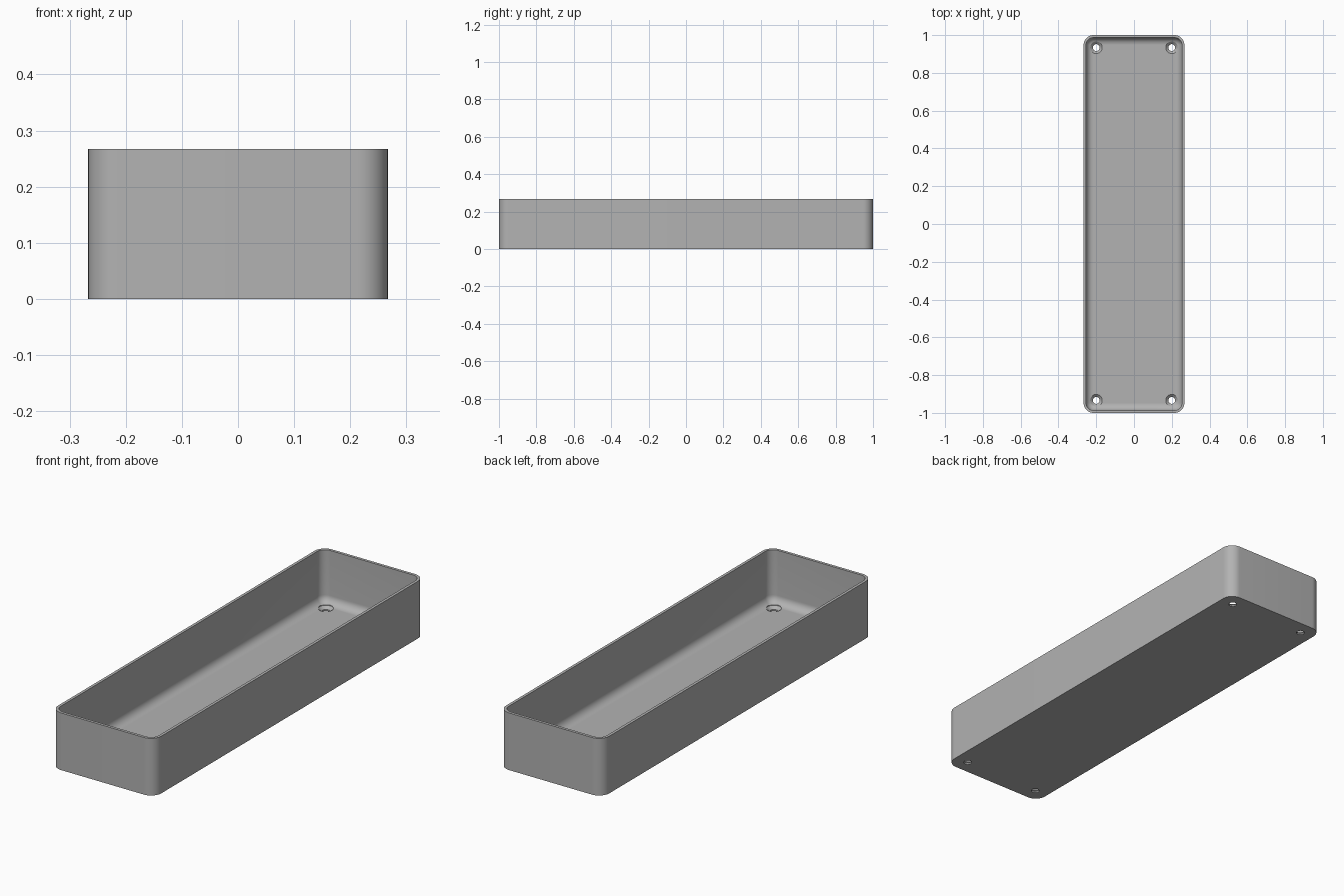
import bpy, bmesh
from math import sin, cos, pi, radians

HALF_X, HALF_Y, HEIGHT = 0.267, 1.0, 0.267
CORNER, WALL, FLOOR, FILLET = 0.053, 0.0133, 0.02, 0.037

cube = bpy.data.objects.get("Cube")
if cube:
    bpy.data.objects.remove(cube, do_unlink=True)

grey = bpy.data.materials.new("plain grey")
grey.use_nodes = True
colour = (0.45, 0.45, 0.45, 1)
grey.diffuse_color = colour
grey.node_tree.nodes["Principled BSDF"].inputs["Base Color"].default_value = colour


def rounded_loop(bm, inset, z, steps=12):
    """Rounded rectangle, moved inwards by inset."""
    r = CORNER - inset
    cx, cy = HALF_X - CORNER, HALF_Y - CORNER
    verts = []
    for i, (sx, sy) in enumerate([(1, 1), (-1, 1), (-1, -1), (1, -1)]):
        for k in range(steps + 1):
            a = (i + k / steps) * pi / 2
            verts.append(bm.verts.new((sx * cx + r * cos(a), sy * cy + r * sin(a), z)))
    return verts


def circle_loop(bm, x, y, r, z, n=32):
    return [bm.verts.new((x + r * cos(2 * pi * k / n), y + r * sin(2 * pi * k / n), z))
            for k in range(n)]


def loft(name, bm, loops):
    """Skin a stack of loops and close both ends."""
    for a, b in zip(loops, loops[1:]):
        for k in range(len(a)):
            j = (k + 1) % len(a)
            bm.faces.new((a[k], a[j], b[j], b[k]))
    bm.faces.new(loops[0][::-1])
    bm.faces.new(loops[-1])
    bmesh.ops.recalc_face_normals(bm, faces=bm.faces)
    mesh = bpy.data.meshes.new(name)
    bm.to_mesh(mesh)
    bm.free()
    obj = bpy.data.objects.new(name, mesh)
    bpy.context.collection.objects.link(obj)
    mesh.materials.append(grey)
    return obj


# Tray: outer wall, rim, inner wall, floor fillet, floor
profile = [(0, 0), (0, HEIGHT), (WALL, HEIGHT)]
for k in range(11):
    a = k / 10 * pi / 2
    profile.append((WALL + FILLET * (1 - cos(a)), FLOOR + FILLET * (1 - sin(a))))
bm = bmesh.new()
tray = loft("tray", bm, [rounded_loop(bm, d, z) for d, z in profile])

# Countersunk screw holes in the four floor corners
hole = [(0.018, -0.05), (0.018, 0.007), (0.032, FLOOR), (0.032, 0.1)]
cutters = []
for sx in (-1, 1):
    for sy in (-1, 1):
        bm = bmesh.new()
        cutter = loft("hole_cutter", bm,
                      [circle_loop(bm, sx * 0.2, sy * 0.934, r, z) for r, z in hole])
        cutter.hide_render = True
        cutters.append(cutter)
        mod = tray.modifiers.new("screw hole", "BOOLEAN")
        mod.operation, mod.solver, mod.object = "DIFFERENCE", "EXACT", cutter

bpy.ops.object.select_all(action="DESELECT")
bpy.context.view_layer.objects.active = tray
tray.select_set(True)
for mod in list(tray.modifiers):
    bpy.ops.object.modifier_apply(modifier=mod.name)
for cutter in cutters:
    bpy.data.objects.remove(cutter, do_unlink=True)
bpy.ops.object.shade_smooth_by_angle(angle=radians(30))
